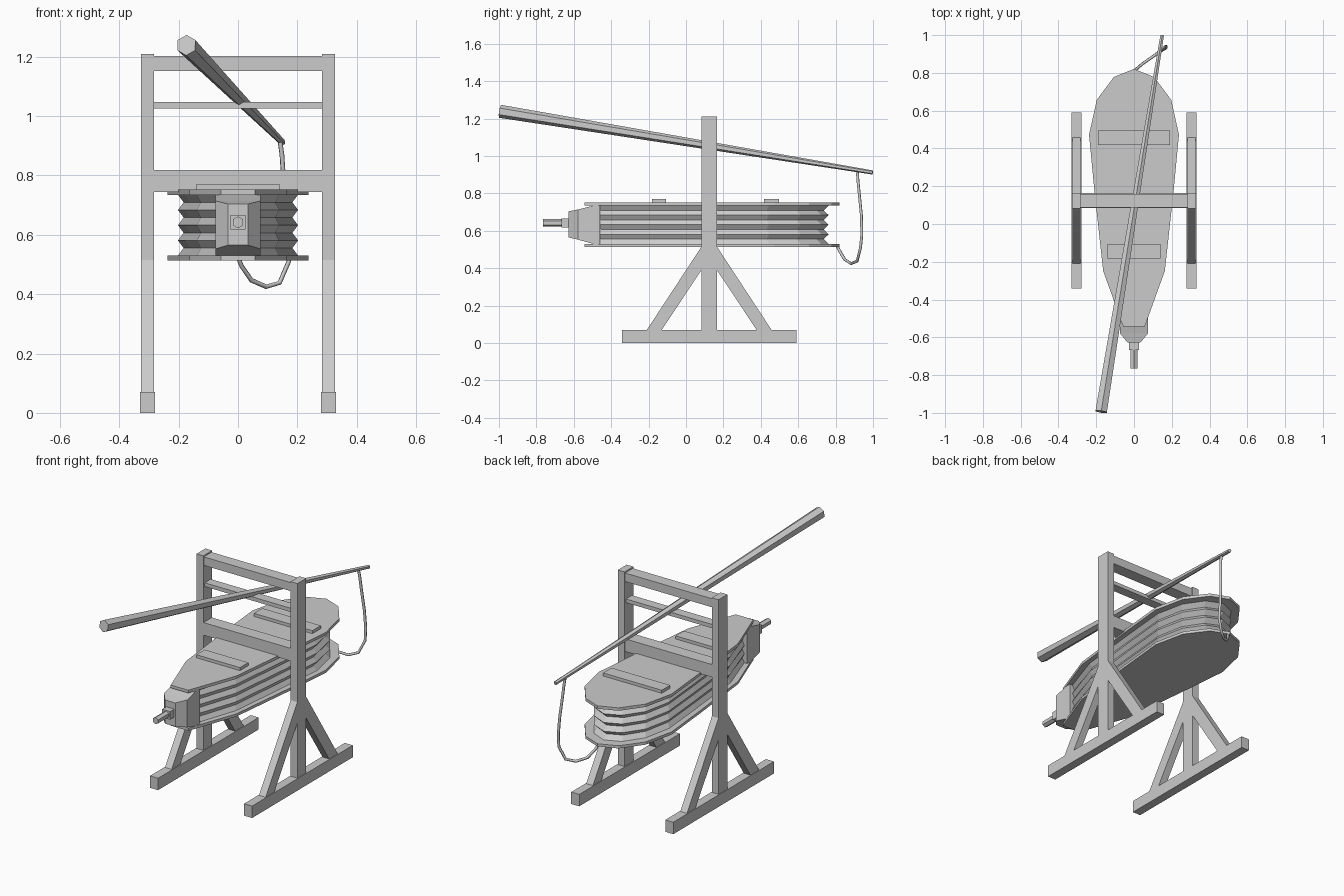
import bpy, bmesh, math
from mathutils import Vector

if "Cube" in bpy.data.objects:
    bpy.data.objects.remove(bpy.data.objects["Cube"])

POST_X, FRAME_Y = 0.305, 0.124


def make(name, verts, faces):
    me = bpy.data.meshes.new(name)
    me.from_pydata([tuple(v) for v in verts], [], faces)
    bm = bmesh.new()
    bm.from_mesh(me)
    bmesh.ops.recalc_face_normals(bm, faces=bm.faces)
    bm.to_mesh(me)
    bm.free()
    ob = bpy.data.objects.new(name, me)
    bpy.context.collection.objects.link(ob)
    return ob


def loft(name, rings):
    """Skin equal-length rings and cap both ends."""
    n = len(rings[0])
    verts = [v for r in rings for v in r]
    faces = [(k * n + i, k * n + (i + 1) % n, (k + 1) * n + (i + 1) % n, (k + 1) * n + i)
             for k in range(len(rings) - 1) for i in range(n)]
    faces += [tuple(range(n)), tuple(range((len(rings) - 1) * n, len(rings) * n))]
    return make(name, verts, faces)


def box(name, x0, x1, y0, y1, z0, z1):
    ring = [(x0, y0), (x1, y0), (x1, y1), (x0, y1)]
    return loft(name, [[(x, y, z) for x, y in ring] for z in (z0, z1)])


def hex_rod(name, a, b, ra, rb):
    a, b = Vector(a), Vector(b)
    d = (b - a).normalized()
    side = d.cross(Vector((0, 0, 1))).normalized()
    up = side.cross(d)
    angles = [math.pi / 2 + i * math.pi / 3 for i in range(6)]
    return loft(name, [[p + r * (side * math.cos(t) + up * math.sin(t)) for t in angles]
                       for p, r in ((a, ra), (b, rb))])


# Side frames: foot, post and two braces each
for s, label in ((-1, "left"), (1, "right")):
    cx = s * POST_X
    box(label + "_foot", cx - 0.026, cx + 0.026, FRAME_Y - 0.466, FRAME_Y + 0.466, 0, 0.07)
    box(label + "_post", cx - 0.022, cx + 0.022, FRAME_Y - 0.041, FRAME_Y + 0.041, 0.06, 1.21)
    for d, end in ((-1, "front"), (1, "rear")):
        prof = [(0.337, 0.065), (0.257, 0.065), (0.035, 0.40), (0.035, 0.525)]
        loft(f"{label}_{end}_brace",
             [[(x, FRAME_Y + d * y, z) for y, z in prof] for x in (cx - 0.0215, cx + 0.0215)])

# Cross rails between the posts
for name, half, z0, z1 in (("top_rail", 0.036, 1.152, 1.202),
                           ("pivot_rail", 0.028, 1.025, 1.047),
                           ("bellows_rail", 0.039, 0.744, 0.818)):
    box(name, -0.285, 0.285, FRAME_Y - half, FRAME_Y + half, z0, z1)

# Bellows outline, mirrored about x = 0
right = [(0.057, -0.542), (0.163, -0.25), (0.209, 0.168), (0.238, 0.472),
         (0.197, 0.657), (0.107, 0.778)]
outline = right + [(0, 0.821)] + [(-x, y) for x, y in reversed(right)]


def scaled(sx, sy, z):
    return [(x * sx, 0.14 + (y - 0.14) * sy, z) for x, y in outline]


# Boards and pleated leather
for name, z0, z1 in (("lower_board", 0.514, 0.53), ("upper_board", 0.735, 0.752)):
    loft(name, [scaled(1, 1, z0), scaled(1, 1, z1)])
loft("pleated_leather",
     [scaled(*((0.77, 0.875) if i % 2 else (0.85, 0.915)), 0.53 + 0.205 * i / 8) for i in range(9)])

# Cleats on the upper board
box("front_cleat", -0.141, 0.141, -0.183, -0.106, 0.75, 0.77)
box("rear_cleat", -0.19, 0.19, 0.418, 0.496, 0.75, 0.77)

# Nose block, collar and air pipe
loft("nose_block", [[(-h, y, z0), (h, y, z0), (h, y, z1), (-h, y, z1)]
                    for y, h, z0, z1 in ((-0.46, 0.075, 0.53, 0.735), (-0.495, 0.075, 0.53, 0.735),
                                         (-0.578, 0.075, 0.553, 0.714), (-0.628, 0.034, 0.565, 0.704))])
box("pipe_collar", -0.026, 0.026, -0.666, -0.62, 0.618, 0.666)
hex_rod("air_pipe", (0, -0.764, 0.642), (0, -0.65, 0.642), 0.02, 0.02)

# Tapered pump lever
hex_rod("lever", (-0.174, -0.994, 1.239), (0.149, 0.998, 0.912), 0.035, 0.011)

# Rope from the lever tip to the lower board
path = [(0.142, 0.917, 0.912), (0.148, 0.919, 0.87), (0.152, 0.925, 0.81), (0.163, 0.938, 0.68),
        (0.17, 0.94, 0.58), (0.171, 0.933, 0.51), (0.14, 0.915, 0.438), (0.095, 0.883, 0.425),
        (0.045, 0.848, 0.447), (0.012, 0.82, 0.495), (0, 0.805, 0.525)]
cu = bpy.data.curves.new("rope", "CURVE")
cu.dimensions = "3D"
cu.bevel_depth = 0.008
cu.bevel_resolution = 1
cu.use_fill_caps = True
sp = cu.splines.new("POLY")
sp.points.add(len(path) - 1)
for p, co in zip(sp.points, path):
    p.co = (*co, 1)
bpy.context.collection.objects.link(bpy.data.objects.new("rope", cu))
